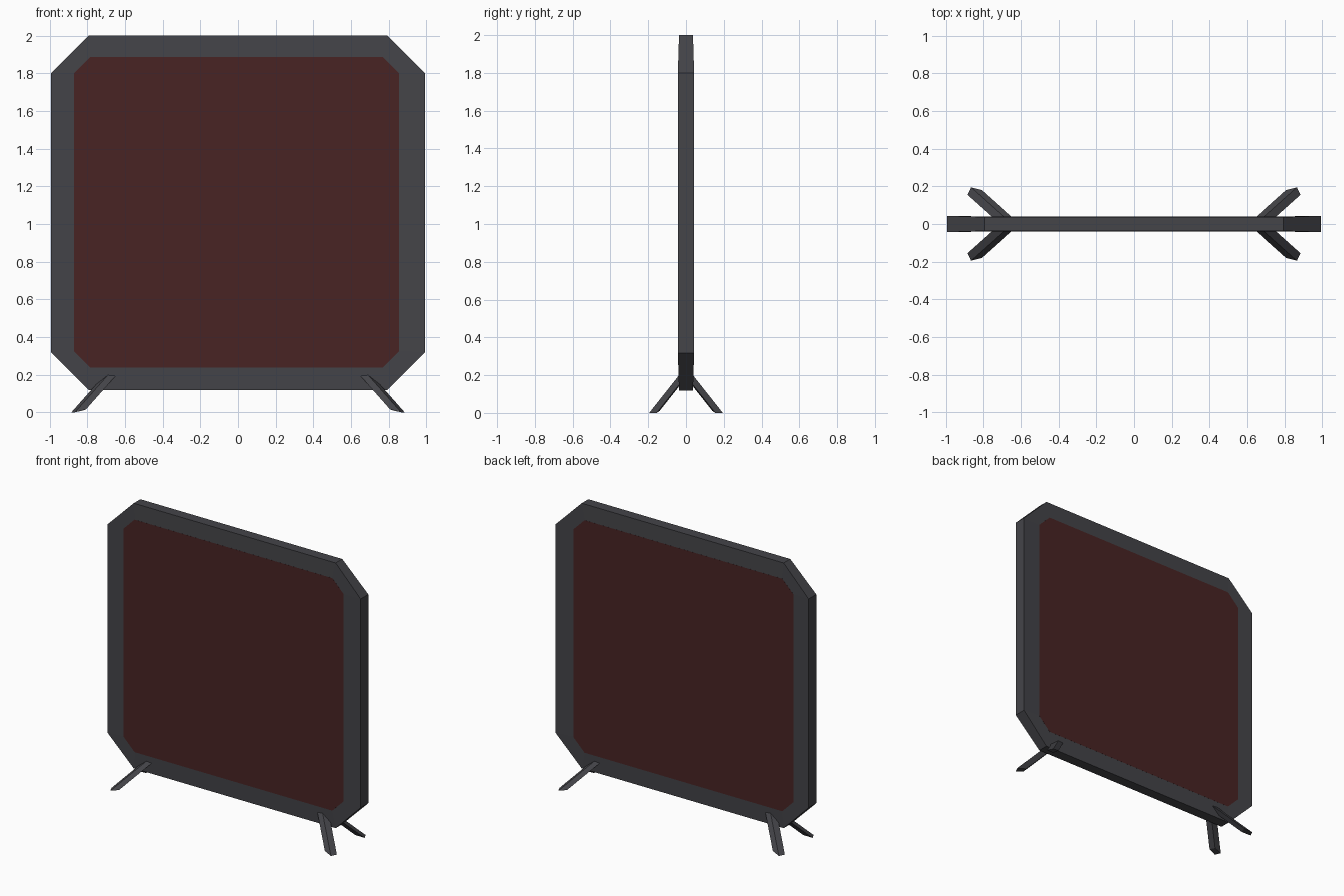
import bpy
from mathutils import Vector

if "Cube" in bpy.data.objects:
    bpy.data.objects.remove(bpy.data.objects["Cube"])


def material(name, rgb):
    m = bpy.data.materials.new(name)
    m.diffuse_color = (*rgb, 1)
    m.use_nodes = True
    m.node_tree.nodes["Principled BSDF"].inputs["Base Color"].default_value = m.diffuse_color
    return m


DARK = material("dark grey metal", (0.058, 0.058, 0.066))
RED = material("dark red panel", (0.066, 0.017, 0.017))


def make(name, verts, faces, mat):
    me = bpy.data.meshes.new(name)
    me.from_pydata([tuple(v) for v in verts], [], faces)
    me.materials.append(mat)
    ob = bpy.data.objects.new(name, me)
    bpy.context.collection.objects.link(ob)
    return ob


def octagon(x0, x1, z0, z1, c):
    """Chamfered rectangle, counter-clockwise seen from the front."""
    return [(x0 + c, z0), (x1 - c, z0), (x1, z0 + c), (x1, z1 - c),
            (x1 - c, z1), (x0 + c, z1), (x0, z1 - c), (x0, z0 + c)]


# Frame: chamfered ring, slightly thinner along the top and bottom edges
outer = octagon(-0.993, 0.993, 0.118, 2.0, 0.2)
inner = octagon(-0.872, 0.856, 0.237, 1.887, 0.088)
N = 8
verts = []
for side in (-1, 1):
    for i, (x, z) in enumerate(outer):
        verts.append((x, side * (0.037 if i in (0, 1, 4, 5) else 0.043), z))
    verts += [(x, side * 0.040, z) for x, z in inner]
faces = []
for i in range(N):
    j = (i + 1) % N
    faces.append((i, j, N + j, N + i))                            # front
    faces.append((2*N + j, 2*N + i, 3*N + i, 3*N + j))            # back
    faces.append((j, i, 2*N + i, 2*N + j))                        # outer rim
    faces.append((N + i, N + j, 3*N + j, 3*N + i))                # inner rim
make("frame", verts, faces, DARK)

# Panel: slab filling the frame, almost flush with both faces
pv = [(x, s * 0.0405, z) for s in (-1, 1) for x, z in inner]
pf = [tuple(range(N)), tuple(reversed(range(N, 2 * N)))]
pf += [((i + 1) % N, i, N + i, N + (i + 1) % N) for i in range(N)]
make("panel", pv, pf, RED)

# Legs: four splayed struts running from inside the frame to the floor
foot = [Vector(p) for p in ((0.885, 0.155, 0), (0.866, 0.195, 0),
                            (0.808, 0.180, 0.015), (0.822, 0.140, 0.010))]
run = Vector((-0.19, -0.17, 0.215))
for sx, xn in ((-1, "left"), (1, "right")):
    for sy, yn in ((-1, "front"), (1, "back")):
        pts = foot + [p + run * (1 if k < 2 else 0.85) for k, p in enumerate(foot)]
        pts = [(p.x * sx, p.y * sy, p.z) for p in pts]
        quads = [(3, 2, 1, 0), (4, 5, 6, 7)]
        quads += [(k, (k + 1) % 4, 4 + (k + 1) % 4, 4 + k) for k in range(4)]
        if sx * sy < 0:
            quads = [q[::-1] for q in quads]
        make(f"{yn}_{xn}_leg", pts, quads, DARK)
